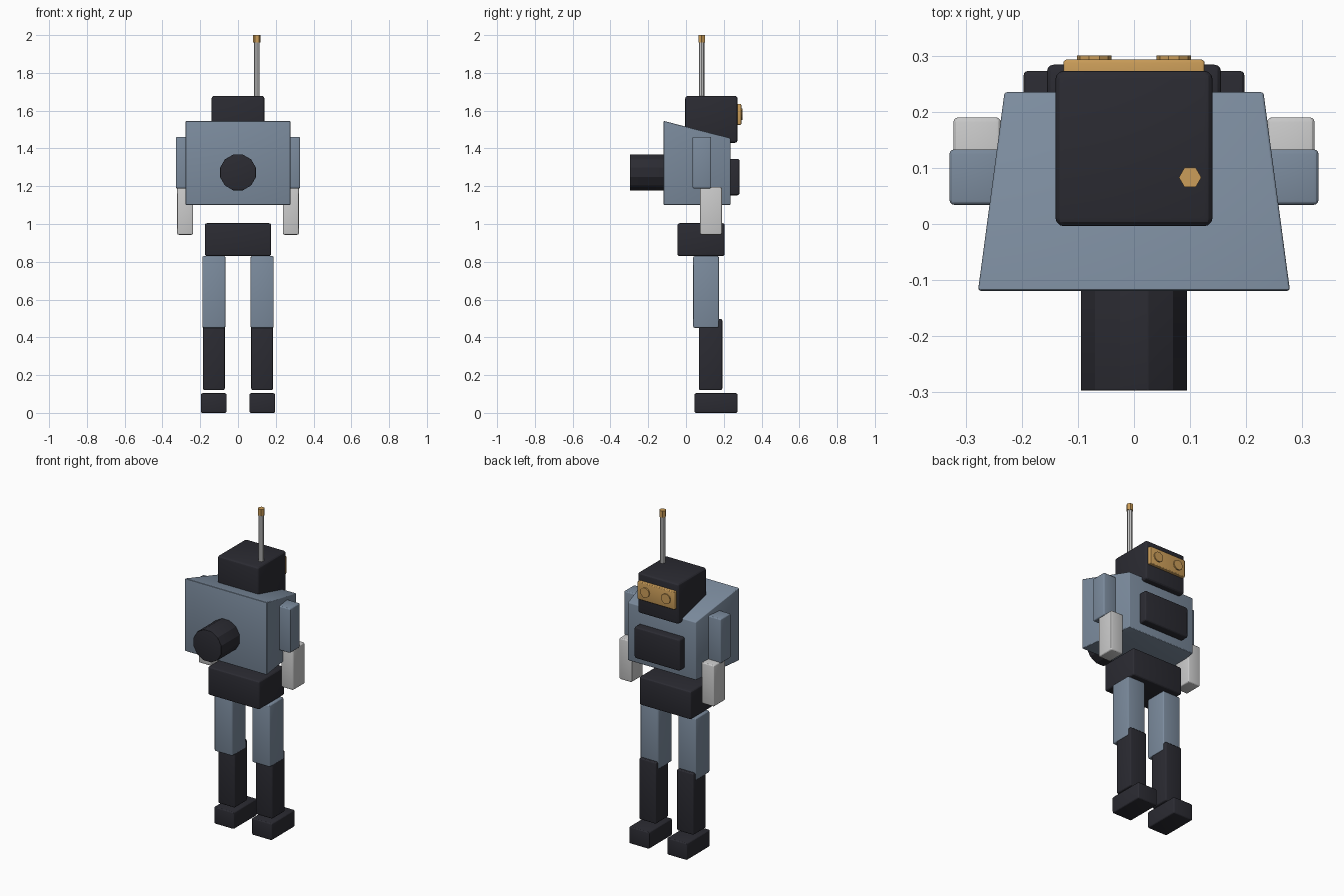
import bpy
import bmesh
import math
from mathutils import Matrix

cube = bpy.data.objects.get("Cube")
if cube:
    bpy.data.objects.remove(cube, do_unlink=True)


def material(name, rgb):
    mat = bpy.data.materials.new(name)
    mat.use_nodes = True
    mat.diffuse_color = (*rgb, 1)
    mat.node_tree.nodes["Principled BSDF"].inputs["Base Color"].default_value = (*rgb, 1)
    return mat


DARK = material("charcoal", (0.024, 0.024, 0.032))
BLUE = material("steel blue", (0.2, 0.26, 0.34))
GREY = material("light grey", (0.6, 0.6, 0.6))
GOLD = material("amber", (0.6, 0.34, 0.1))


def finish(bm, name, mat, bevel=0.0):
    """Turn a bmesh into a smooth-by-angle object with rounded edges."""
    mesh = bpy.data.meshes.new(name)
    bm.to_mesh(mesh)
    bm.free()
    obj = bpy.data.objects.new(name, mesh)
    bpy.context.collection.objects.link(obj)
    mesh.materials.append(mat)
    bpy.ops.object.select_all(action='DESELECT')
    bpy.context.view_layer.objects.active = obj
    obj.select_set(True)
    if bevel:
        mod = obj.modifiers.new("rounded edges", 'BEVEL')
        mod.width = bevel
        mod.segments = 3
        mod.limit_method = 'ANGLE'
        bpy.ops.object.modifier_apply(modifier=mod.name)
    bpy.ops.object.shade_smooth_by_angle(angle=math.radians(28))
    return obj


def box(name, mat, x, y, z, bevel=0.012, shape=None):
    """Box spanning the (min, max) pairs; shape may move its corners."""
    bm = bmesh.new()
    bmesh.ops.create_cube(bm, size=1)
    for v in bm.verts:
        v.co = [r[0] if c < 0 else r[1] for c, r in zip(v.co, (x, y, z))]
        if shape:
            shape(v.co)
    return finish(bm, name, mat, bevel)


def cylinder(name, mat, sides, radius, start, length, axis='Z', turn=0.0, bevel=0.0):
    """Prism running from start along +axis."""
    bm = bmesh.new()
    bmesh.ops.create_cone(bm, cap_ends=True, segments=sides, radius1=radius,
                          radius2=radius, depth=length,
                          matrix=Matrix.Translation((0, 0, length / 2)) @ Matrix.Rotation(turn, 4, 'Z'))
    if axis == 'Y':
        bm.transform(Matrix.Rotation(-math.pi / 2, 4, 'X'))
    bm.transform(Matrix.Translation(start))
    return finish(bm, name, mat, bevel)


# Torso tapers and drops towards the face side
def taper(co):
    if co.y > 0:
        co.x *= 0.83
        if co.z > 1.3:
            co.z = 1.455


box("torso", BLUE, (-0.278, 0.278), (-0.119, 0.235), (1.1, 1.546), 0.005, taper)
box("chest_panel", DARK, (-0.155, 0.155), (0.2, 0.284), (1.152, 1.345))
cylinder("back_pipe", DARK, 12, 0.098, (0, -0.297, 1.273), 0.2, 'Y', math.pi / 12, 0.002)
box("pelvis", DARK, (-0.176, 0.176), (-0.045, 0.205), (0.83, 1.004))

# Head with visor, eyes and antenna
box("head", DARK, (-0.14, 0.14), (-0.004, 0.273), (1.43, 1.678), 0.015)
box("visor", GOLD, (-0.126, 0.126), (0.25, 0.293), (1.525, 1.635), 0.006)
cylinder("antenna", GREY, 8, 0.015, (0.1, 0.083, 1.66), 0.305)
cylinder("antenna_tip", GOLD, 6, 0.02, (0.1, 0.083, 1.96), 0.04, 'Z', math.pi / 6)

# Paired parts: ranges are given for the +x side
for side, s in (("left", 1), ("right", -1)):
    def pair(part, mat, x, y, z):
        box(f"{side}_{part}", mat, tuple(sorted((s * x[0], s * x[1]))), y, z, 0.009)

    pair("upper_arm", BLUE, (0.23, 0.329), (0.034, 0.133), (1.188, 1.461))
    pair("forearm", GREY, (0.237, 0.322), (0.075, 0.19), (0.943, 1.196))
    pair("thigh", BLUE, (0.066, 0.189), (0.038, 0.175), (0.45, 0.83))
    pair("shin", DARK, (0.07, 0.185), (0.068, 0.192), (0.12, 0.497))
    pair("foot", DARK, (0.06, 0.197), (0.045, 0.273), (0, 0.104))
    cylinder(f"{side}_eye", GOLD, 10, 0.031, (s * 0.071, 0.28, 1.581), 0.02, 'Y', math.pi / 10)
